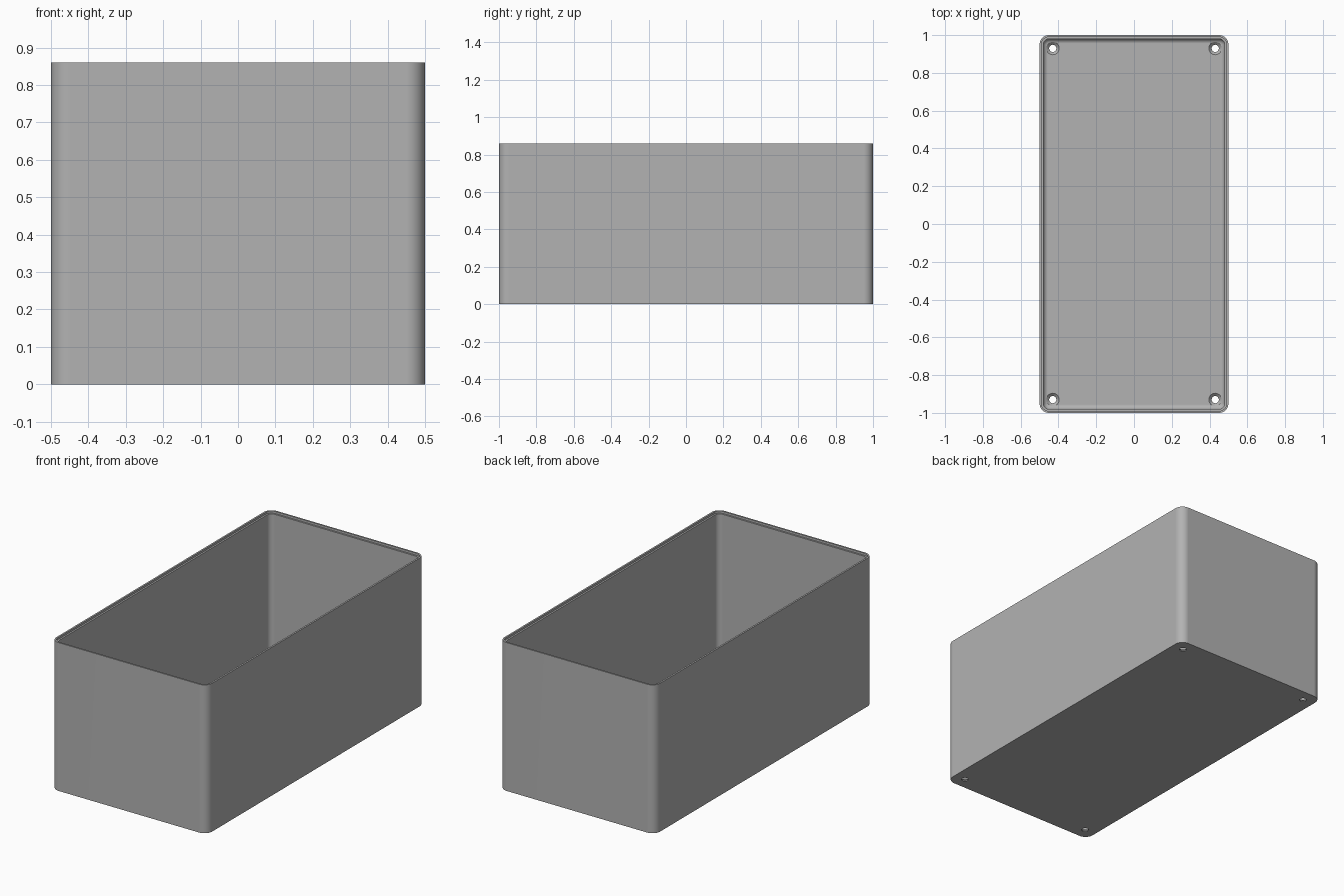
import bpy, bmesh, math

if "Cube" in bpy.data.objects:
    bpy.data.objects.remove(bpy.data.objects["Cube"], do_unlink=True)

HALF_X, HALF_Y, HEIGHT = 0.5, 1.0, 0.86
CORNER, WALL, FLOOR, FILLET = 0.05, 0.02, 0.02, 0.025
HOLE_X, HOLE_Y = 0.43, 0.93
STEPS = 10

grey = bpy.data.materials.new("plain grey")
grey.use_nodes = True
colour = (0.45, 0.45, 0.45, 1)
grey.diffuse_color = colour
grey.node_tree.nodes["Principled BSDF"].inputs["Base Color"].default_value = colour


def ring(bm, inset, z):
    """Rounded rectangle of vertices, moved inwards from the outer wall."""
    r = max(CORNER - inset, 0.006)
    cx, cy = HALF_X - inset - r, HALF_Y - inset - r
    verts = []
    for q, (sx, sy) in enumerate([(1, 1), (-1, 1), (-1, -1), (1, -1)]):
        for i in range(STEPS + 1):
            a = math.pi / 2 * (q + i / STEPS)
            verts.append(bm.verts.new((sx * cx + r * math.cos(a), sy * cy + r * math.sin(a), z)))
    return verts


def finish(bm, name):
    bmesh.ops.recalc_face_normals(bm, faces=bm.faces)
    mesh = bpy.data.meshes.new(name)
    bm.to_mesh(mesh)
    bm.free()
    obj = bpy.data.objects.new(name, mesh)
    bpy.context.collection.objects.link(obj)
    return obj


# Box shell: outer wall, stepped rim, inner wall, rounded foot, floor
profile = [(0, 0), (0, HEIGHT), (0.01, HEIGHT), (0.01, HEIGHT - 0.012), (WALL, HEIGHT - 0.012)]
for i in range(9):
    a = math.pi / 2 * i / 8
    profile.append((WALL + FILLET * (1 - math.cos(a)), FLOOR + FILLET * (1 - math.sin(a))))
bm = bmesh.new()
rings = [ring(bm, inset, z) for inset, z in profile]
for low, high in zip(rings, rings[1:]):
    for i in range(len(low)):
        j = (i + 1) % len(low)
        bm.faces.new((low[i], low[j], high[j], high[i]))
bm.faces.new(rings[0])
bm.faces.new(rings[-1])
box = finish(bm, "open_box")
box.data.materials.append(grey)

# Countersunk screw holes in the floor corners
bm = bmesh.new()
sink = [(0.019, -0.05), (0.019, 0.006), (0.034, FLOOR), (0.034, 0.06)]
for sx in (-1, 1):
    for sy in (-1, 1):
        loops = []
        for r, z in sink:
            loops.append([bm.verts.new((sx * HOLE_X + r * math.cos(k * math.tau / 32),
                                        sy * HOLE_Y + r * math.sin(k * math.tau / 32), z))
                          for k in range(32)])
        for low, high in zip(loops, loops[1:]):
            for k in range(32):
                n = (k + 1) % 32
                bm.faces.new((low[k], low[n], high[n], high[k]))
        bm.faces.new(loops[0])
        bm.faces.new(loops[-1])
cutter = finish(bm, "screw_hole_cutter")
cutter.hide_render = True

bpy.ops.object.select_all(action="DESELECT")
bpy.context.view_layer.objects.active = box
box.select_set(True)
cut = box.modifiers.new("screw holes", "BOOLEAN")
cut.operation, cut.solver, cut.object = "DIFFERENCE", "EXACT", cutter
bpy.ops.object.modifier_apply(modifier=cut.name)
bpy.data.objects.remove(cutter, do_unlink=True)

# Smooth corners, crisp rims, level flat faces
bpy.ops.object.shade_smooth_by_angle(angle=math.radians(30))
weighted = box.modifiers.new("level normals", "WEIGHTED_NORMAL")
weighted.keep_sharp = True
